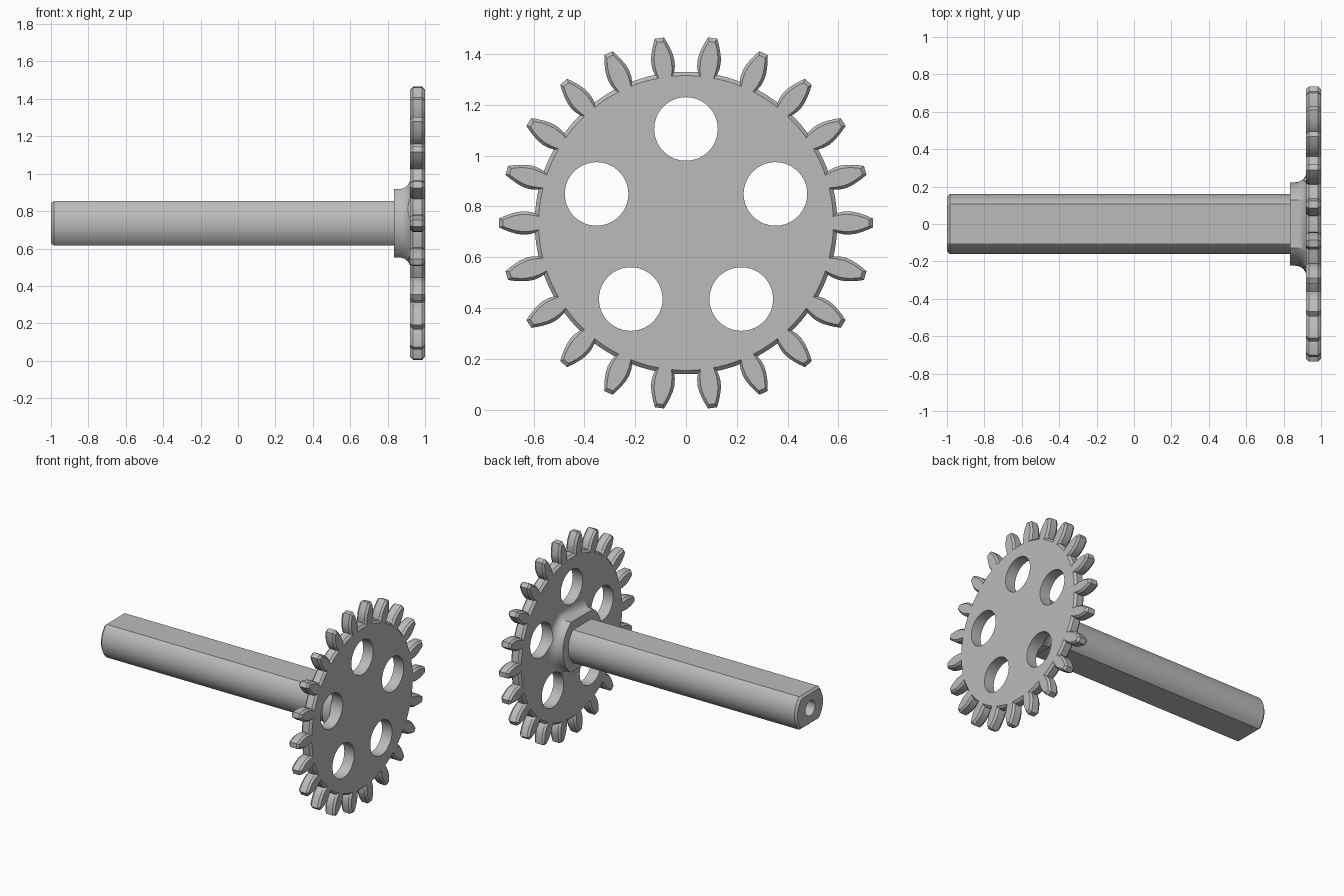
import bpy, bmesh
from math import sin, cos, asin, pi, radians

cube = bpy.data.objects.get("Cube")
if cube:
    bpy.data.objects.remove(cube, do_unlink=True)

AXIS_Z = 0.735
TEETH = 22

grey = bpy.data.materials.new("plain grey")
grey.use_nodes = True
grey.diffuse_color = (0.5, 0.5, 0.5, 1)
grey.node_tree.nodes["Principled BSDF"].inputs["Base Color"].default_value = (0.5, 0.5, 0.5, 1)


def loft(name, sections):
    """Skin a list of (x, outline) sections, capping both ends."""
    bm = bmesh.new()
    rings = [[bm.verts.new((x, y, AXIS_Z + z)) for y, z in outline] for x, outline in sections]
    for a, b in zip(rings, rings[1:]):
        for i in range(len(a)):
            j = (i + 1) % len(a)
            bm.faces.new((a[i], a[j], b[j], b[i]))
    bm.faces.new(rings[0])
    bm.faces.new(rings[-1])
    bmesh.ops.recalc_face_normals(bm, faces=bm.faces)
    mesh = bpy.data.meshes.new(name)
    bm.to_mesh(mesh)
    bm.free()
    mesh.materials.append(grey)
    ob = bpy.data.objects.new(name, mesh)
    bpy.context.collection.objects.link(ob)
    return ob


def activate(ob):
    bpy.ops.object.select_all(action='DESELECT')
    ob.select_set(True)
    bpy.context.view_layer.objects.active = ob


def circle(r, cy=0, cz=0, n=64):
    return [(cy + r * cos(2 * pi * i / n), cz + r * sin(2 * pi * i / n)) for i in range(n)]


def double_d(r, flat, n=24):
    """Circle with parallel flats above and below."""
    a = asin(flat / r)
    arc = [-a + 2 * a * i / n for i in range(n + 1)]
    right = [(r * cos(t), r * sin(t)) for t in arc]
    return right + [(-y, -z) for y, z in right]


def gear_outline(root, profile):
    """Toothed outline; profile lists (radius, half width) from root to tip."""
    pts = []
    step = 2 * pi / TEETH
    edge = asin(profile[0][1] / profile[0][0])
    for k in range(TEETH):
        c, s = cos(k * step), sin(k * step)
        flank = [(r, -w) for r, w in profile] + [(r, w) for r, w in reversed(profile)]
        pts += [(u * c - v * s, u * s + v * c) for u, v in flank]
        for i in range(1, 5):
            t = k * step + edge + (step - 2 * edge) * i / 5
            pts.append((root * cos(t), root * sin(t)))
    return pts


def drill(ob, cutters):
    activate(ob)
    for cutter in cutters:
        mod = ob.modifiers.new("hole", 'BOOLEAN')
        mod.operation = 'DIFFERENCE'
        mod.solver = 'EXACT'
        mod.object = cutter
        bpy.ops.object.modifier_apply(modifier=mod.name)


# Toothed wheel with bevelled rims
middle = gear_outline(0.595, [(0.594, 0.038), (0.615, 0.044), (0.64, 0.046), (0.665, 0.043),
                              (0.69, 0.036), (0.715, 0.027), (0.735, 0.018)])
face = gear_outline(0.58, [(0.579, 0.026), (0.61, 0.032), (0.64, 0.034), (0.665, 0.031),
                           (0.685, 0.026), (0.705, 0.019), (0.72, 0.012)])
gear = loft("gear_wheel", [(0.92, face), (0.935, middle), (0.985, middle), (1.0, face)])

# Hub collar with a fillet flaring into the wheel
FILLET = 0.06
sections = [(0.835, double_d(0.223, 0.183))]
for i in range(9):
    t = pi / 2 * i / 8
    d = FILLET * (1 - cos(t))
    sections.append((0.922 - FILLET * (1 - sin(t)), double_d(0.223 + d, 0.183 + d)))
hub = loft("hub_collar", sections)

# Shaft with two flats and a bevelled end
shaft = loft("shaft", [(-1.0, double_d(0.146, 0.106)), (-0.985, double_d(0.16, 0.12)),
                       (0.84, double_d(0.16, 0.12))])

# Five lightening holes and the bore in the shaft end
holes = []
for k in range(5):
    a = radians(90 + 72 * k)
    ring = circle(0.125, 0.37 * cos(a), 0.37 * sin(a))
    holes.append(loft("hole_cutter", [(0.7, ring), (1.2, ring)]))
bore = loft("bore_cutter", [(-1.2, circle(0.055, n=32)), (-0.7, circle(0.055, n=32))])
drill(gear, holes)
drill(hub, holes)
drill(shaft, [bore])
for cutter in holes + [bore]:
    bpy.data.objects.remove(cutter, do_unlink=True)

for ob in (gear, hub, shaft):
    activate(ob)
    bpy.ops.object.shade_smooth_by_angle(angle=radians(25))
